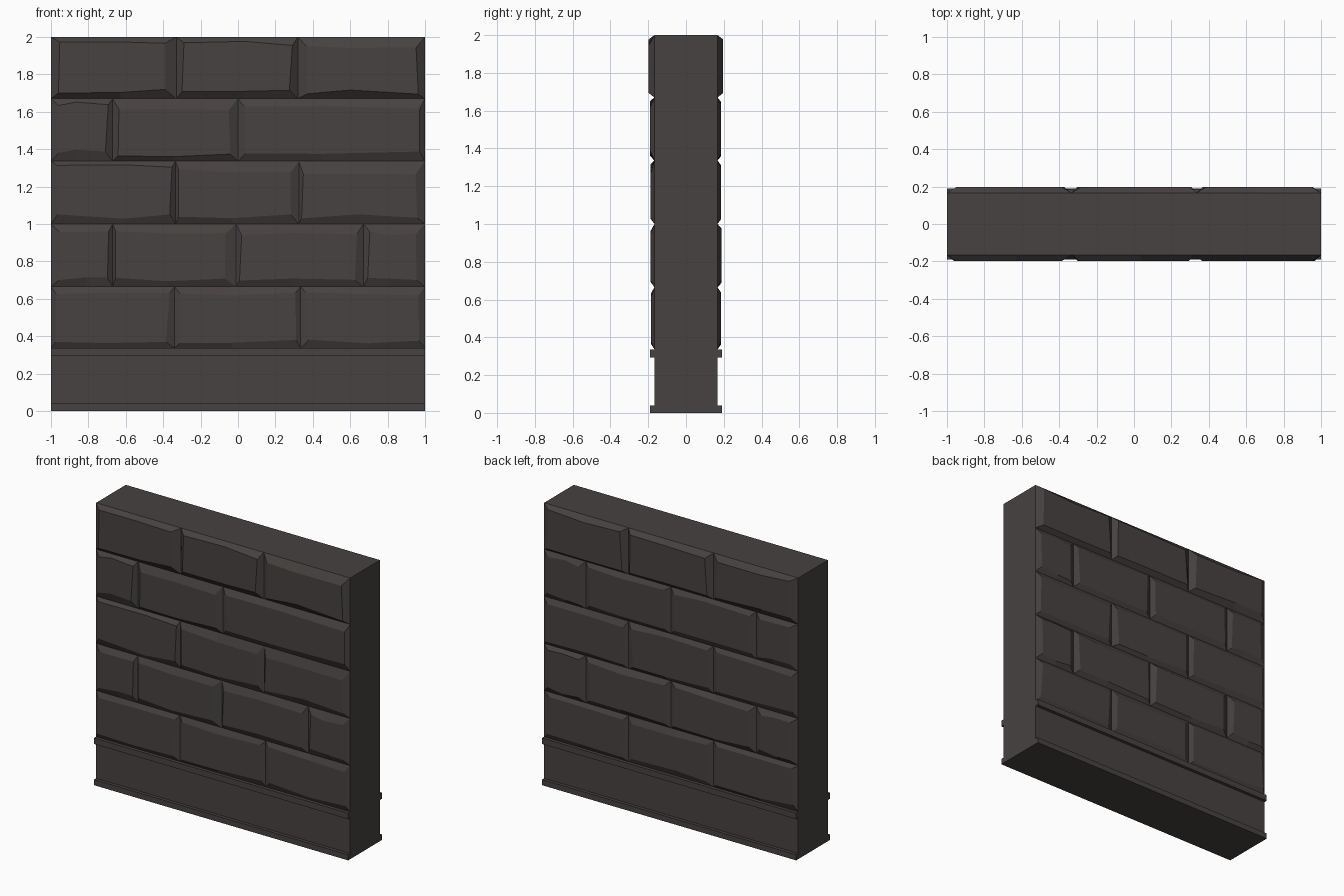
import bpy, bmesh, random

if "Cube" in bpy.data.objects:
    bpy.data.objects.remove(bpy.data.objects["Cube"])

random.seed(4)
CORE = 0.167

stone = bpy.data.materials.new("dark_warm_grey_stone")
stone.diffuse_color = (0.062, 0.054, 0.052, 1)
stone.use_nodes = True
stone.node_tree.nodes["Principled BSDF"].inputs["Base Color"].default_value = stone.diffuse_color


def make_object(name, bm):
    bmesh.ops.recalc_face_normals(bm, faces=bm.faces)
    mesh = bpy.data.meshes.new(name)
    bm.to_mesh(mesh)
    bm.free()
    mesh.materials.append(stone)
    obj = bpy.data.objects.new(name, mesh)
    bpy.context.collection.objects.link(obj)
    return obj


def box(name, y0, y1, z0, z1):
    bm = bmesh.new()
    bmesh.ops.create_cube(bm, size=1)
    for v in bm.verts:
        v.co = (v.co.x * 2, (y0 + y1) / 2 + v.co.y * (y1 - y0),
                (z0 + z1) / 2 + v.co.z * (z1 - z0))
    return make_object(name, bm)


# Solid wall body
box("wall_core", -CORE, CORE, 0, 2)

# Plinth mouldings on both sides
for side, s in (("front", -1), ("back", 1)):
    for label, z0, z1 in (("base", 0, 0.04), ("upper", 0.293, 0.336)):
        a, b = sorted((s * CORE, s * 0.19))
        box(f"{label}_moulding_{side}", a, b, z0, z1)

SEAMS = [0.337, 0.665, 1.0, 1.336, 1.67, 2.0]


def stone_course(name, s, row, splits, depths, insets):
    """One course of chipped stones: each a bevelled block with a bent outline."""
    bm = bmesh.new()
    edges = [-1] + splits + [1]
    zb, zt = SEAMS[row], SEAMS[row + 1]
    for i, (x0, x1) in enumerate(zip(edges, edges[1:])):
        l, r, b, t = insets[i]
        depth = depths
        xm = x0 + (x1 - x0) * random.uniform(0.4, 0.6)
        j = lambda k=0.012: random.uniform(-k, k)
        outer = [(x0, zb), (xm, zb), (x1, zb), (x1, zt), (xm, zt), (x0, zt)]
        inner = [(x0 + l + j(), zb + b + j()), (xm, zb + b + j()),
                 (x1 - r + j(), zb + b + j()), (x1 - r + j(), zt - t + j()),
                 (xm, zt - t + j()), (x0 + l + j(), zt - t + j())]
        base = [bm.verts.new((x, s * CORE, z)) for x, z in outer]
        cap = [bm.verts.new((x, s * depth, z)) for x, z in inner]
        faces = [bm.faces.new(cap)]
        for k in range(6):
            n = (k + 1) % 6
            faces.append(bm.faces.new((base[k], base[n], cap[n], cap[k])))
        # Each stone is an open shell, so orient it explicitly outward
        for f in faces:
            f.normal_update()
            if f.normal.y * s < 0:
                f.normal_flip()
    mesh = bpy.data.meshes.new(name)
    bm.to_mesh(mesh)
    bm.free()
    mesh.materials.append(stone)
    bpy.context.collection.objects.link(bpy.data.objects.new(name, mesh))


# Front courses, bottom to top: splits, face depth, (left, right, bottom, top) bevels
D = (0.035, 0.035, 0.035, 0.04)
FRONT = [
    ([-0.34, 0.335], 0.184, [D, D, D]),
    ([-0.67, -0.01, 0.67], 0.188,
     [(.04, .03, .04, .04), (.02, .05, .04, .05), (.02, .04, .04, .05), (.03, .04, .04, .05)]),
    ([-0.335, 0.325], 0.188,
     [(.03, .025, .04, .03), (.025, .04, .04, .05), (.02, .04, .04, .06)]),
    ([-0.67, 0.0], 0.19,
     [(.04, .03, .05, .03), (.04, .05, .03, .05), (.03, .04, .05, .05)]),
    ([-0.33, 0.32], 0.199,
     [(.04, .07, .04, .03), (.03, .04, .035, .035), (.04, .04, .035, .06)]),
]
for row, (splits, depth, insets) in enumerate(FRONT):
    stone_course(f"front_stone_course_{row + 1}", -1, row, splits, depth, insets)

# Back courses: regular alternating bond
for row, depth in enumerate((0.184, 0.189, 0.186, 0.186, 0.197)):
    splits = [-0.67, 0.0, 0.67] if row % 2 else [-0.335, 0.335]
    stone_course(f"back_stone_course_{row + 1}", 1, row, splits, depth,
                 [(.04, .04, .035, .035)] * 4)
